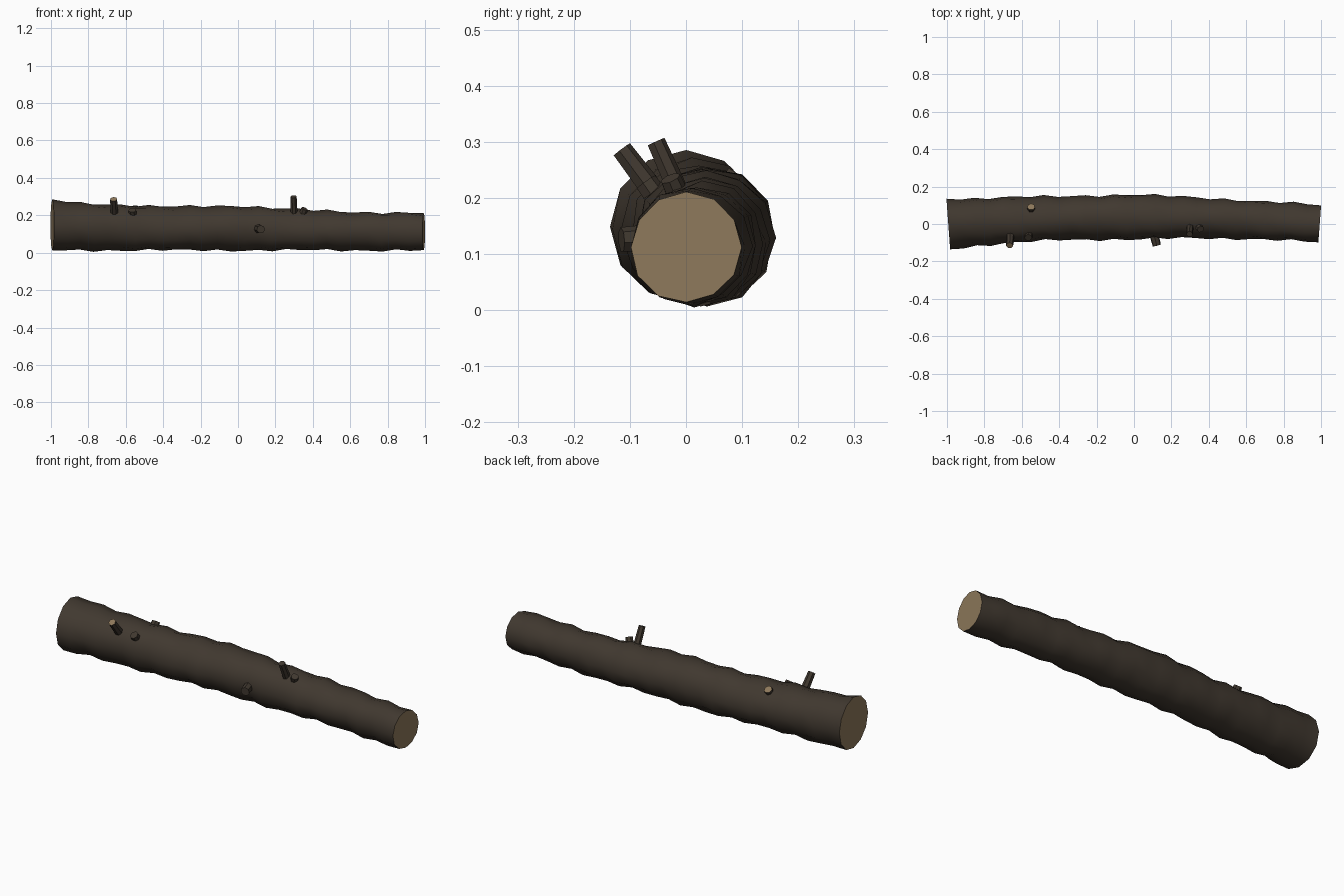
import bpy, bmesh, math
from mathutils import Vector

cube = bpy.data.objects.get("Cube")
if cube:
    bpy.data.objects.remove(cube)


def material(name, color):
    m = bpy.data.materials.new(name)
    m.use_nodes = True
    m.diffuse_color = color
    m.node_tree.nodes["Principled BSDF"].inputs["Base Color"].default_value = color
    return m


bark = material("dark bark", (0.052, 0.040, 0.029, 1))
wood = material("cut wood", (0.27, 0.19, 0.105, 1))


def tube(name, rings, tip_materials):
    """Skin a list of vertex rings; cap both ends with the given material indices."""
    bm = bmesh.new()
    loops = [[bm.verts.new(p) for p in ring] for ring in rings]
    n = len(loops[0])
    for a, b in zip(loops, loops[1:]):
        for i in range(n):
            j = (i + 1) % n
            bm.faces.new((a[i], a[j], b[j], b[i]))
    for loop, index in zip((loops[0], loops[-1]), tip_materials):
        bm.faces.new(loop).material_index = index
    bmesh.ops.recalc_face_normals(bm, faces=bm.faces[:])
    mesh = bpy.data.meshes.new(name)
    bm.to_mesh(mesh)
    bm.free()
    mesh.materials.append(bark)
    mesh.materials.append(wood)
    obj = bpy.data.objects.new(name, mesh)
    bpy.context.collection.objects.link(obj)
    bpy.ops.object.select_all(action='DESELECT')
    obj.select_set(True)
    bpy.context.view_layer.objects.active = obj
    bpy.ops.object.shade_smooth_by_angle(angle=math.radians(50))
    return obj


# Trunk: gently bowed, tapering, with lumpy bark
TAPER = [(-1, 0.136), (-0.85, 0.127), (-0.6, 0.121), (-0.4, 0.116),
         (0, 0.120), (0.3, 0.109), (0.6, 0.103), (1, 0.099)]


def radius(x):
    for (x0, r0), (x1, r1) in zip(TAPER, TAPER[1:]):
        if x <= x1:
            return r0 + (r1 - r0) * (x - x0) / (x1 - x0)
    return TAPER[-1][1]


def trunk_ring(x, sides=12):
    r = radius(x)
    centre = Vector((x, 0.037 * (1 - x * x), r + 0.013))
    side = Vector((0.074 * x, 1, 0)).normalized()
    ring = []
    for i in range(sides):
        a = math.tau * i / sides
        lump = 0.006 * math.cos(math.tau * (x + 0.77) / 0.19 + 1.5 * math.cos(a) + 1.2 * (1 + math.sin(a)))
        lump += 0.003 * math.sin(9 * x + 3 * a)
        if abs(x) > 0.98:
            lump *= 0.3
        ring.append(centre + (side * math.cos(a) + Vector((0, 0, math.sin(a)))) * (r + lump))
    return ring


STEPS = 27
tube("trunk", [trunk_ring(-0.993 + 1.986 * i / STEPS) for i in range(STEPS + 1)], (1, 1))


# Broken branch stubs: name, base, tip, radius, tip material index
STUBS = [
    ("long_left_stub", (-0.66, -0.05, 0.20), (-0.665, -0.115, 0.286), 0.020, 1),
    ("short_left_stub", (-0.56, -0.03, 0.17), (-0.565, -0.072, 0.228), 0.022, 0),
    ("rear_stub", (-0.55, 0.05, 0.18), (-0.55, 0.092, 0.243), 0.022, 1),
    ("low_front_stub", (0.10, -0.03, 0.13), (0.122, -0.115, 0.125), 0.024, 0),
    ("tall_right_stub", (0.30, -0.005, 0.19), (0.297, -0.054, 0.300), 0.018, 0),
    ("short_right_stub", (0.33, 0.0, 0.17), (0.356, -0.028, 0.235), 0.020, 0),
]
for name, base, tip, r, index in STUBS:
    base, tip = Vector(base), Vector(tip)
    axis = (tip - base).normalized()
    u = axis.cross(Vector((1, 0, 0))).normalized()
    v = axis.cross(u)
    spokes = [u * math.cos(math.tau * k / 7) + v * math.sin(math.tau * k / 7) for k in range(7)]
    tube(name, [[base + s * r * 1.1 for s in spokes], [tip + s * r * 0.95 for s in spokes]], (0, index))
